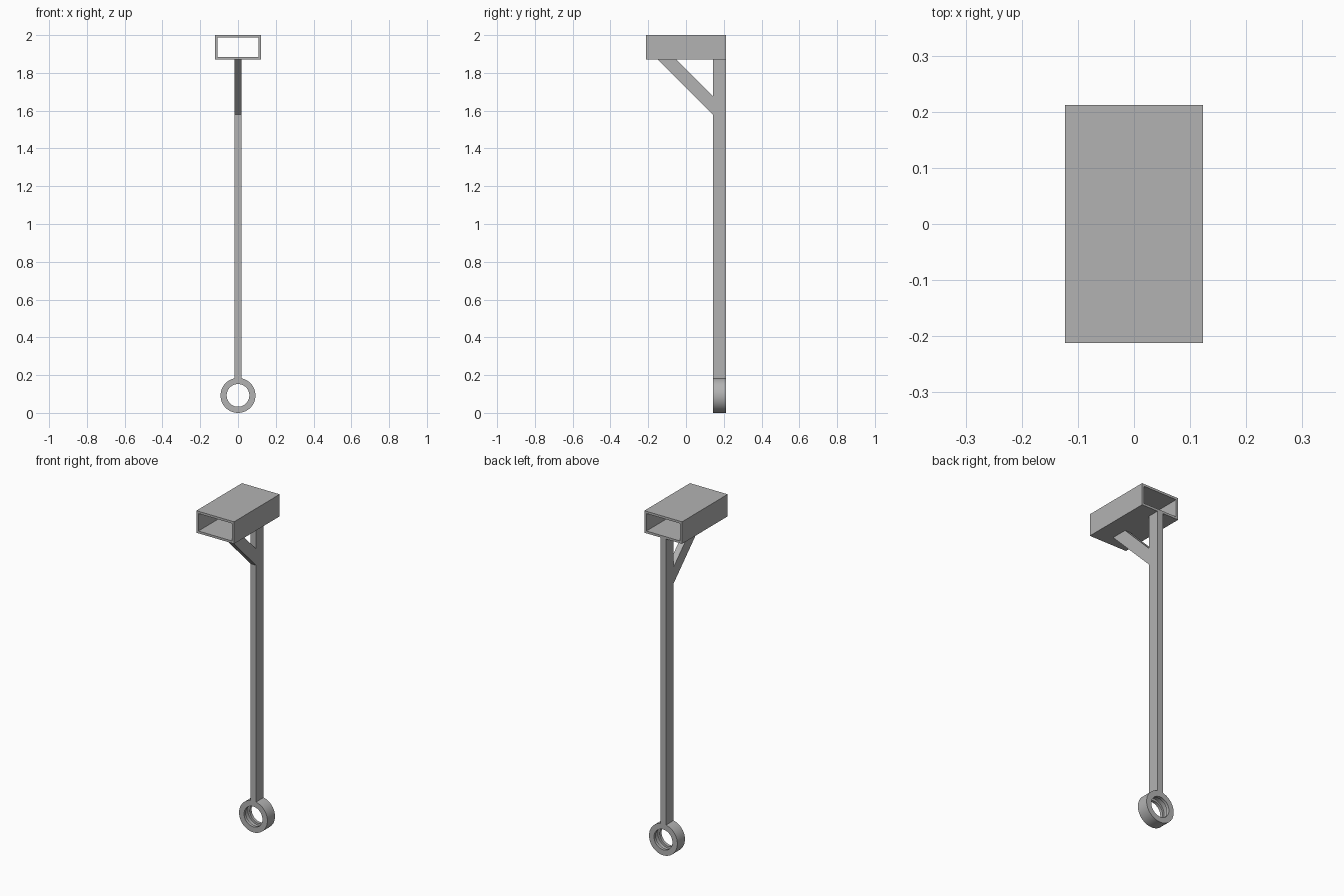
import bpy
import bmesh
from math import cos, sin, tau

cube = bpy.data.objects.get("Cube")
if cube:
    bpy.data.objects.remove(cube)

# Overall dimensions
BACK = 0.2125
POST_FRONT = 0.142
POST_HALF = 0.018
SLEEVE_BOTTOM = 1.87
RING_R = 0.0925

steel = bpy.data.materials.new("plain grey")
steel.use_nodes = True
grey = (0.45, 0.45, 0.45, 1)
steel.diffuse_color = grey
steel.node_tree.nodes["Principled BSDF"].inputs["Base Color"].default_value = grey


def finish(name, bm):
    bmesh.ops.recalc_face_normals(bm, faces=bm.faces)
    mesh = bpy.data.meshes.new(name)
    bm.to_mesh(mesh)
    bm.free()
    mesh.materials.append(steel)
    obj = bpy.data.objects.new(name, mesh)
    bpy.context.collection.objects.link(obj)
    return obj


def side_plate(name, profile, half):
    """Extrude a (y, z) outline across x."""
    bm = bmesh.new()
    face = bm.faces.new([bm.verts.new((-half, y, z)) for y, z in profile])
    new = bmesh.ops.extrude_face_region(bm, geom=[face])["geom"]
    verts = [v for v in new if isinstance(v, bmesh.types.BMVert)]
    bmesh.ops.translate(bm, vec=(2 * half, 0, 0), verts=verts)
    return finish(name, bm)


def bridge(name, loops):
    """Join a closed cycle of equal vertex loops into a tube-like solid."""
    bm = bmesh.new()
    rows = [[bm.verts.new(p) for p in loop] for loop in loops]
    count = len(rows[0])
    for a, b in zip(rows, rows[1:] + rows[:1]):
        for i in range(count):
            j = (i + 1) % count
            bm.faces.new((a[i], a[j], b[j], b[i]))
    return finish(name, bm)


# Rectangular sleeve, open at front and back
def rectangle(y, inset):
    x, low, high = 0.123 - inset, SLEEVE_BOTTOM + inset, 2 - inset
    return [(-x, y, low), (x, y, low), (x, y, high), (-x, y, high)]


WALL = 0.0135
bridge("top_sleeve", [rectangle(-BACK, 0), rectangle(BACK, 0),
                      rectangle(BACK, WALL), rectangle(-BACK, WALL)])

# Upright post
side_plate("post", [(POST_FRONT, 0.18), (BACK, 0.18),
                    (BACK, SLEEVE_BOTTOM), (POST_FRONT, SLEEVE_BOTTOM)], POST_HALF)

# Diagonal brace between post and sleeve
side_plate("diagonal_brace", [(-0.148, SLEEVE_BOTTOM), (POST_FRONT, 1.58),
                              (POST_FRONT, 1.677), (-0.051, SLEEVE_BOTTOM)], POST_HALF)


# Bottom ring with a groove around its bore
def circle(y, r, n=64):
    return [(r * cos(tau * i / n), y, RING_R + r * sin(tau * i / n)) for i in range(n)]


LIP, BORE, GROOVE = 0.018, 0.06, 0.072
ring = bridge("bottom_ring", [
    circle(POST_FRONT, RING_R), circle(BACK, RING_R),
    circle(BACK, BORE), circle(BACK - LIP, BORE),
    circle(BACK - LIP, GROOVE), circle(POST_FRONT + LIP, GROOVE),
    circle(POST_FRONT + LIP, BORE), circle(POST_FRONT, BORE)])
bpy.ops.object.select_all(action="DESELECT")
ring.select_set(True)
bpy.context.view_layer.objects.active = ring
bpy.ops.object.shade_smooth_by_angle()
